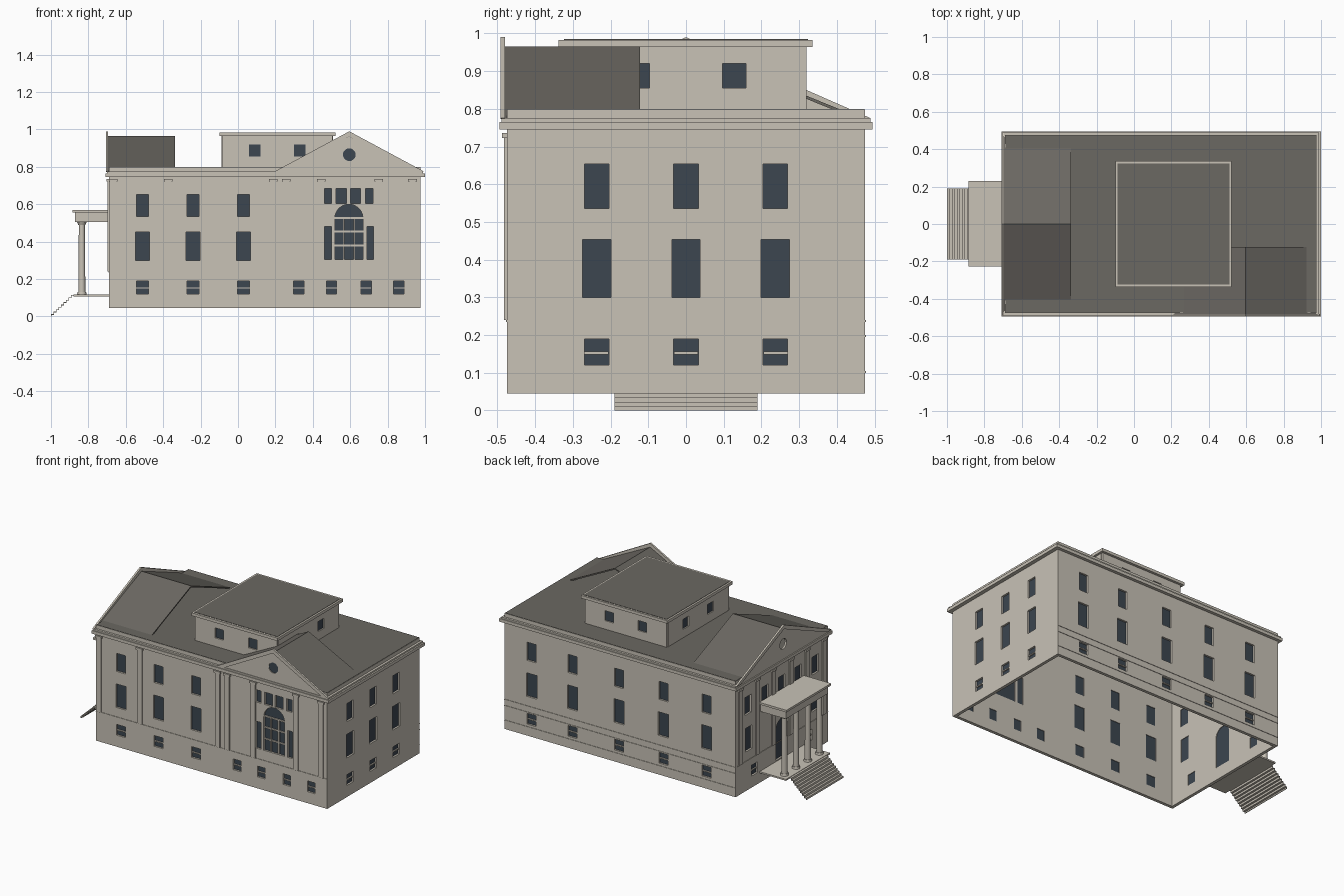
import bpy, bmesh, math
from mathutils import Matrix, Vector

cube = bpy.data.objects.get("Cube")
if cube:
    bpy.data.objects.remove(cube)


def material(name, rgb):
    m = bpy.data.materials.new(name)
    m.use_nodes = True
    m.diffuse_color = (*rgb, 1)
    m.node_tree.nodes["Principled BSDF"].inputs["Base Color"].default_value = (*rgb, 1)
    return m


STONE = material("pale stone", (0.58, 0.54, 0.47))
ROOF = material("dark roof", (0.147, 0.138, 0.122))
GLASS = material("window glass", (0.045, 0.061, 0.08))

TURN = {"front": 0, "right": 90, "back": 180, "left": -90}
FACE = {"front": 0.475, "right": 0.975, "back": 0.475, "left": 0.69}


def finish(name, bm, mat):
    bmesh.ops.recalc_face_normals(bm, faces=bm.faces)
    mesh = bpy.data.meshes.new(name)
    bm.to_mesh(mesh)
    bm.free()
    mesh.materials.append(mat)
    obj = bpy.data.objects.new(name, mesh)
    bpy.context.collection.objects.link(obj)
    return obj


def box(name, x0, x1, y0, y1, z0, z1, mat=STONE):
    bm = bmesh.new()
    bmesh.ops.create_cube(bm, size=1)
    bmesh.ops.scale(bm, vec=(x1 - x0, y1 - y0, z1 - z0), verts=bm.verts)
    bmesh.ops.translate(bm, vec=((x0 + x1) / 2, (y0 + y1) / 2, (z0 + z1) / 2), verts=bm.verts)
    return finish(name, bm, mat)


def panel(name, loops, side, outer, thick, mat=STONE):
    """Extrude flat outlines (inner loops become holes) on one side of the building."""
    curve = bpy.data.curves.new(name, "CURVE")
    curve.dimensions = "2D"
    curve.fill_mode = "BOTH"
    curve.extrude = thick / 2
    for loop in loops:
        s = curve.splines.new("POLY")
        s.points.add(len(loop) - 1)
        for p, (u, v) in zip(s.points, loop):
            p.co = (u, v, 0, 1)
        s.use_cyclic_u = True
    tmp = bpy.data.objects.new(name + " outline", curve)
    bpy.context.collection.objects.link(tmp)
    deps = bpy.context.evaluated_depsgraph_get()
    mesh = bpy.data.meshes.new_from_object(tmp.evaluated_get(deps))
    bm = bmesh.new()
    bm.from_mesh(mesh)
    bpy.data.objects.remove(tmp)
    bpy.data.curves.remove(curve)
    bpy.data.meshes.remove(mesh)
    bmesh.ops.remove_doubles(bm, verts=bm.verts, dist=1e-5)
    place = (Matrix.Rotation(math.radians(TURN[side]), 4, "Z")
             @ Matrix.Translation((0, thick / 2 - outer, 0))
             @ Matrix.Rotation(math.pi / 2, 4, "X"))
    bm.transform(place)
    for f in bm.faces:
        f.smooth = False
        f.material_index = 0
    return finish(name, bm, mat)


def rect(u0, u1, v0, v1):
    return [(u0, v0), (u1, v0), (u1, v1), (u0, v1)]


def window(u, w, v0, v1):
    return rect(u - w / 2, u + w / 2, v0, v1)


def arch(u, w, v0, top, n=14):
    r = w / 2
    curve = [(u + r * math.cos(math.pi * i / n), top - r + r * math.sin(math.pi * i / n))
             for i in range(n + 1)]
    return [(u - r, v0), (u + r, v0)] + curve


def circle(u, v, r, n=20):
    return [(u + r * math.cos(math.tau * i / n), v + r * math.sin(math.tau * i / n)) for i in range(n)]


def basement(u, w=0.065):
    return window(u, w, 0.12, 0.19)


def bay(u):
    return [basement(u), window(u, 0.075, 0.3, 0.453), window(u, 0.065, 0.535, 0.653)]


# Window layout per side
small = [0.325, 0.5, 0.685, 0.86]
columns = {"front": [-0.51, -0.24, 0.03], "right": [-0.237, 0, 0.237],
           "back": [-0.78, -0.485, -0.15, 0.17, 0.48], "left": []}
holes = {s: [w for u in us for w in bay(u)] for s, us in columns.items()}
holes["front"] += [basement(u, 0.055) for u in small]
holes["front"] += [rect(0.46, 0.5, 0.305, 0.48), rect(0.69, 0.725, 0.305, 0.48), arch(0.593, 0.15, 0.305, 0.6)]
holes["front"] += [window(u, w, 0.605, 0.685) for u, w in ((0.48, 0.04), (0.552, 0.055), (0.628, 0.055), (0.703, 0.04))]
holes["left"] += [window(u, 0.065, 0.54, 0.655) for u in (-0.345, -0.17, 0, 0.17, 0.345)]
for s in (-1, 1):
    holes["left"] += [window(s * 0.34, 0.07, 0.3, 0.453), basement(s * 0.28)]
holes["left"].append(arch(0, 0.12, 0.125, 0.38))

# Walls, glass and glazing bars
spans = {"front": (-0.69, 0.975), "back": (-0.975, 0.69), "right": (-0.455, 0.455), "left": (-0.455, 0.455)}
for side, (a, b) in spans.items():
    d = FACE[side]
    panel(side + "_wall", [rect(a, b, 0.045, 0.798)] + holes[side], side, d, 0.02)
    panel(side + "_glass", holes[side], side, d - 0.012, 0.004, GLASS)
    us = columns[side] + (small if side == "front" else [-0.28, 0.28] if side == "left" else [])
    panel(side + "_basement_bars", [window(u, 0.064 if u not in small else 0.054, 0.149, 0.156) for u in us],
          side, d - 0.004, 0.009)
bars = [window(0.593, 0.149, v, v + 0.009) for v in (0.375, 0.45, 0.522)]
panel("arch_window_crossbars", bars, "front", 0.471, 0.009)
panel("arch_window_uprights", [window(u, 0.009, 0.306, 0.53) for u in (0.565, 0.621)], "front", 0.472, 0.009)

# Thin string courses round the base
for side in ("front", "back", "left"):
    a, b = spans[side]
    panel(side + "_string_courses", [rect(a, b, v, v + 0.005) for v in (0.1, 0.195, 0.235)]
          if side == "back" else [rect(a, b, 0.235, 0.24)], side, FACE[side] + 0.003, 0.004)

# Pilasters with capitals
pilasters = {"front": [-0.667, -0.372, 0.188, 0.258, 0.445, 0.753, 0.933],
             "left": [-0.43, -0.255, -0.09, 0.09, 0.255, 0.43]}
for side, us in pilasters.items():
    d = FACE[side]
    panel(side + "_pilasters", [window(u, 0.034, 0.24, 0.722) for u in us], side, d + 0.008, 0.009)
    panel(side + "_capitals", [window(u, 0.046, 0.722, 0.736) for u in us], side, d + 0.013, 0.014)

# Cornice and main roof
box("cornice", -0.708, 1.0, -0.495, 0.495, 0.745, 0.765)
box("cornice_top", -0.7, 0.99, -0.489, 0.489, 0.765, 0.775)
box("main_roof", -0.688, 0.973, -0.473, 0.473, 0.785, 0.8, ROOF)


# Pediments: gable roof, gable wall with round window, sloping cornice
def chevron(u, half, eave, apex, t):
    return [(u - half, eave), (u, apex), (u + half, eave), (u + half - t, eave - 0.002),
            (u, apex - t * 0.6), (u - half + t, eave - 0.002)]


for side, u, half, d in (("front", 0.595, 0.4, 0.475), ("left", 0, 0.49, 0.69)):
    panel(side + "_gable_roof", [chevron(u, half - 0.012, 0.77, 0.965, 0.015)], side, d + 0.009, 0.362, ROOF)
    gable = [(u - half + 0.025, 0.77), (u + half - 0.025, 0.77), (u, 0.962)]
    panel(side + "_gable_wall", [gable, circle(u, 0.865, 0.034)], side, d + 0.01, 0.012)
    panel(side + "_raking_cornice", [chevron(u, half, 0.775, 0.99, 0.045)], side, d + 0.017, 0.012)
panel("round_window_glass", [circle(0.595, 0.865, 0.034)], "front", 0.481, 0.004, GLASS)

# Attic block
attic = {"front": (0.32, 0.21, 0.295), "back": (0.32, -0.21, 0.295),
         "right": (0.508, 0, 0.308), "left": (0.088, 0, 0.308)}
for side, (d, c, h) in attic.items():
    wins = [window(c + s * (0.12 if c else 0.128), 0.062, 0.855, 0.92) for s in (-1, 1)]
    panel("attic_" + side + "_wall", [rect(c - h, c + h, 0.798, 0.966)] + wins, side, d, 0.015)
    panel("attic_" + side + "_glass", wins, side, d - 0.008, 0.004, GLASS)
box("attic_cornice", -0.1, 0.522, -0.338, 0.336, 0.964, 0.983)
box("attic_roof", -0.088, 0.51, -0.324, 0.324, 0.97, 0.985, ROOF)

# Entrance portico
box("portico_deck", -0.88, -0.69, -0.225, 0.228, 0.108, 0.118)
box("portico_beam", -0.872, -0.69, -0.215, 0.218, 0.505, 0.556)
box("portico_cornice", -0.885, -0.69, -0.228, 0.231, 0.556, 0.57)
for i, y in enumerate((-0.18, -0.06, 0.06, 0.18)):
    bm = bmesh.new()
    for z0, z1, r0, r1 in ((0.118, 0.132, 0.025, 0.023), (0.132, 0.488, 0.019, 0.016), (0.488, 0.505, 0.018, 0.026)):
        bmesh.ops.create_cone(bm, cap_ends=True, segments=16, radius1=r0, radius2=r1, depth=z1 - z0,
                              matrix=Matrix.Translation(Vector((-0.835, y, (z0 + z1) / 2))))
    column = finish(f"portico_column_{i + 1}", bm, STONE)
    bpy.context.view_layer.objects.active = column
    column.select_set(True)
    bpy.ops.object.shade_smooth_by_angle(angle=math.radians(35))
    column.select_set(False)

# Open stair, a thin folded strip
n, run, rise = 9, 0.12 / 9, 0.115 / 9
steps = [(-1.0, 0.0)]
for i in range(n):
    steps += [(-1 + i * run, (i + 1) * rise), (-1 + (i + 1) * run, (i + 1) * rise)]
under = [(x + 0.004, max(z - 0.004, 0)) for x, z in reversed(steps)]
panel("entrance_stair", [steps + under], "front", 0.19, 0.38)
